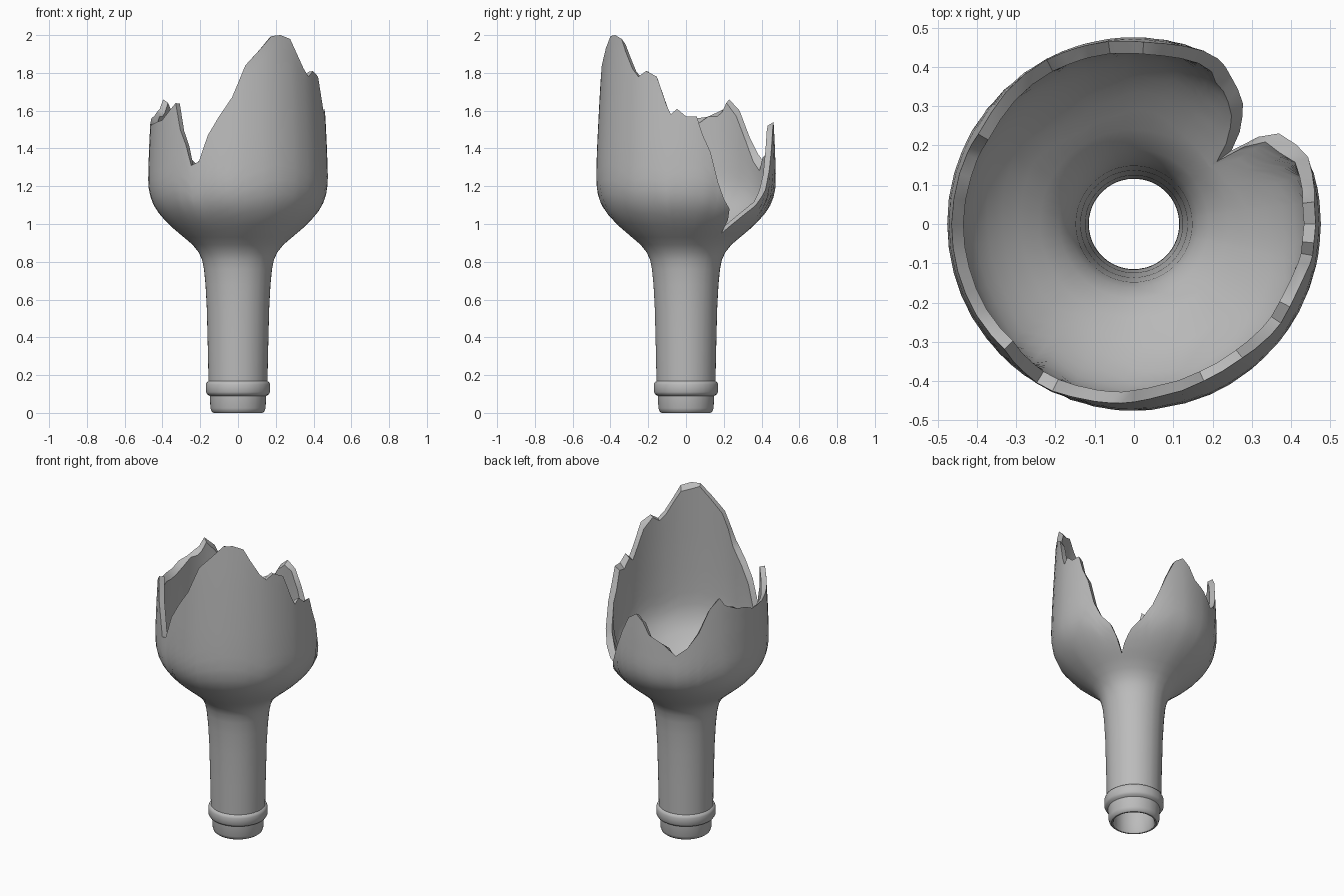
import bpy
import bmesh
import math
import random

random.seed(4)
cube = bpy.data.objects.get("Cube")
if cube:
    bpy.data.objects.remove(cube, do_unlink=True)

# Wall profiles as (height, radius); the bottle stands on its mouth
OUTER = [(0, .13), (.008, .14), (.025, .146), (.09, .149), (.098, .163),
         (.11, .17), (.15, .17), (.162, .165), (.168, .156), (.35, .16),
         (.55, .165), (.68, .172), (.76, .18), (.81, .19), (.85, .208),
         (.89, .24), (.93, .287), (.97, .335), (1.01, .378), (1.05, .414),
         (1.09, .442), (1.13, .46), (1.18, .472), (1.24, .476),
         (1.4, .471), (1.6, .461), (1.8, .45), (2.0, .437)]
INNER = [(0, .122), (.012, .115), (.1, .116), (.4, .124), (.65, .136),
         (.78, .148), (.83, .162), (.88, .19), (.93, .24), (.97, .288),
         (1.01, .333), (1.05, .371), (1.09, .402), (1.13, .422),
         (1.18, .436), (1.24, .441), (1.4, .438), (1.6, .43),
         (1.8, .42), (2.0, .41)]

# Broken rim as (angle in degrees from +x, height)
RIM = [(-180, 1.53), (-165, 1.53), (-150, 1.55), (-142, 1.6), (-136, 1.64),
       (-131, 1.5), (-126, 1.42), (-121.5, 1.31), (-116, 1.33), (-110, 1.47),
       (-102.5, 1.57), (-94, 1.67), (-85, 1.84), (-74, 1.93), (-66, 1.995),
       (-59, 2.0), (-51, 1.98), (-46, 1.91), (-39, 1.82), (-34, 1.78),
       (-28, 1.81), (-20, 1.78), (-13, 1.63), (-10, 1.58), (-6, 1.61),
       (0, 1.57), (7, 1.57), (11, 1.47), (16, 1.38), (21, 1.22), (26, 1.13),
       (32, 1.08), (35, 1.02), (37, .95), (41, .99), (48, 1.05), (56, 1.1),
       (63, 1.18), (68, 1.28), (74, 1.4), (80, 1.5), (87, 1.54), (93, 1.5),
       (98, 1.43), (108, 1.39), (118, 1.32), (126, 1.37), (134, 1.46),
       (142, 1.6), (150, 1.66), (154, 1.61), (164, 1.57), (172, 1.56),
       (180, 1.53)]
SPLIT = .93    # everything below this height is unbroken
ROWS = 14      # rows between the split and the broken rim


def sample(table, x):
    """Linear lookup in a sorted table of pairs."""
    for (a, u), (b, v) in zip(table, table[1:]):
        if x <= b:
            return u + (v - u) * (x - a) / (b - a)
    return table[-1][1]


def wall_column(bm, profile, angle, top):
    """One vertical line of vertices from the mouth to the broken rim."""
    heights = [z for z, r in profile if z <= SPLIT]
    heights += [SPLIT + (top - SPLIT) * k / ROWS for k in range(1, ROWS + 1)]
    c, s = math.cos(math.radians(angle)), math.sin(math.radians(angle))
    return [bm.verts.new((sample(profile, z) * c, sample(profile, z) * s, z))
            for z in heights]


# Even columns, plus one at each corner of the break
angles = [a for a, h in RIM[:-1]]
for i in range(48):
    a = -180 + i * 7.5
    if min(abs(a - b) for b in angles) > 2.5:
        angles.append(a)
angles.sort()

# Build each column as a closed loop: up the outside, down the inside
bm = bmesh.new()
loops = []
for a in angles:
    top = sample(RIM, a)
    outside = wall_column(bm, OUTER, a, top)
    chip = random.uniform(-.04, .0) if top > 1.1 else 0
    inside = wall_column(bm, INNER, a, top + chip)
    loops.append(outside + inside[::-1])

for i, left in enumerate(loops):
    right = loops[(i + 1) % len(loops)]
    n = len(left)
    for j in range(n):
        k = (j + 1) % n
        bm.faces.new((left[j], right[j], right[k], left[k]))
bmesh.ops.recalc_face_normals(bm, faces=bm.faces)

mesh = bpy.data.meshes.new("broken_bottle")
bm.to_mesh(mesh)
bm.free()
bottle = bpy.data.objects.new("broken_bottle", mesh)
bpy.context.collection.objects.link(bottle)

# Plain grey glass
grey = bpy.data.materials.new("grey_glass")
grey.use_nodes = True
colour = (.5, .5, .5, 1)
grey.diffuse_color = colour
grey.node_tree.nodes["Principled BSDF"].inputs["Base Color"].default_value = colour
mesh.materials.append(grey)

# Smooth walls, crisp broken edges
bpy.ops.object.select_all(action='DESELECT')
bottle.select_set(True)
bpy.context.view_layer.objects.active = bottle
bpy.ops.object.shade_smooth_by_angle(angle=math.radians(35))
